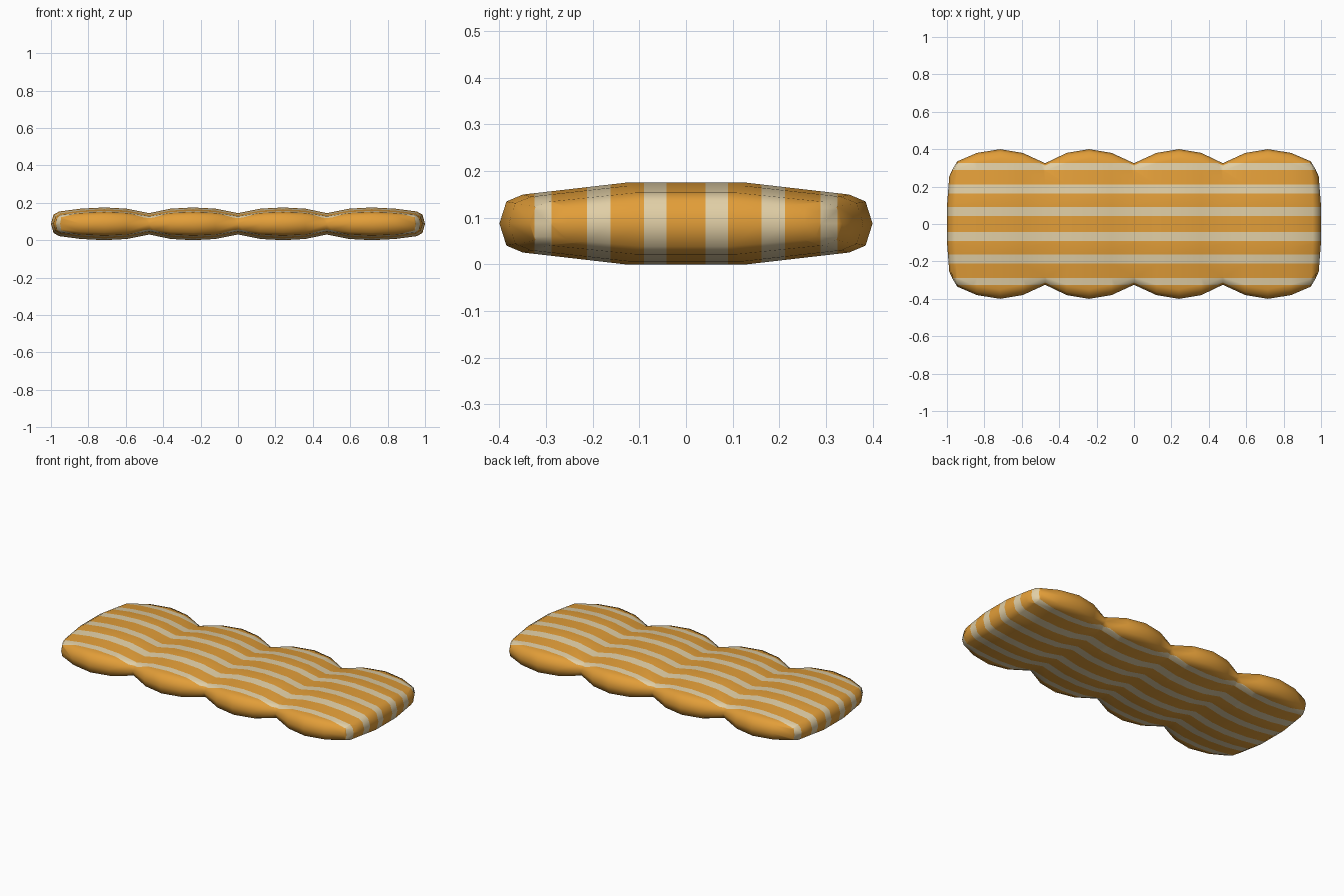
import bpy, bmesh

if "Cube" in bpy.data.objects:
    bpy.data.objects.remove(bpy.data.objects["Cube"])

ZC = 0.0875


def material(name, rgb):
    m = bpy.data.materials.new(name)
    m.diffuse_color = (*rgb, 1)
    m.use_nodes = True
    m.node_tree.nodes["Principled BSDF"].inputs["Base Color"].default_value = m.diffuse_color
    return m


orange = material("warm orange", (0.76, 0.34, 0.04))
cream = material("pale cream", (0.75, 0.62, 0.38))

# cross-section: column positions as fractions of half width / half height
COLS = [(-0.9625, 0.54), (-0.875, 0.71), (-0.325, 1), (0.325, 1), (0.875, 0.71), (0.9625, 0.54)]

# stations on the right half: x, half width, half height, bow of the end
half = [(0.12, 0.38, 0.081, 0), (0.24, 0.40, 0.0875, 0), (0.36, 0.38, 0.081, 0),
        (0.475, 0.325, 0.057, 0), (0.595, 0.38, 0.081, 0), (0.715, 0.40, 0.0875, 0),
        (0.84, 0.38, 0.081, 0), (0.945, 0.335, 0.066, 0.012), (0.972, 0.29, 0.049, 0.016)]
stations = [(-x, w, h, -b) for x, w, h, b in reversed(half)] + [(0, 0.325, 0.057, 0)] + half

bm = bmesh.new()


def ring(x, w, h, bow):
    def bx(f):
        return x + bow * (1 - f * f)
    top = [bm.verts.new((bx(f), f * w, ZC + g * h)) for f, g in COLS]
    bot = [bm.verts.new((bx(f), f * w, ZC - g * h)) for f, g in COLS]
    left = bm.verts.new((x, -w, ZC))
    right = bm.verts.new((x, w, ZC))
    return top, bot, left, right


def loop(r):
    top, bot, left, right = r
    return [left] + top + [right] + bot[::-1]


# quilted body skinned between the rings
rings = [ring(*s) for s in stations]
for a, b in zip(rings, rings[1:]):
    la, lb = loop(a), loop(b)
    n = len(la)
    for i in range(n):
        j = (i + 1) % n
        bm.faces.new((la[i], la[j], lb[j], lb[i]))

# rounded end caps with a ridge along the middle
for r, s in ((rings[0], -1), (rings[-1], 1)):
    top, bot, left, right = r
    w = 0.29
    inner = [bm.verts.new((s * (1.0 - 0.022 * max(0, abs(f) - 0.325)), f * w, ZC))
             for f, g in COLS[1:5]]
    mid = [left] + inner + [right]
    for row in (top, bot):
        for i in range(5):
            bm.faces.new((row[i], row[i + 1], mid[i + 1], mid[i]))
bmesh.ops.recalc_face_normals(bm, faces=bm.faces[:])

# stripes: cut the skin along y and colour the bands
bands = [(0.042, 0.09), (0.162, 0.212), (0.288, 0.325)]
bands += [(-b, -a) for a, b in bands]
for edge in [e for band in bands for e in band]:
    bmesh.ops.bisect_plane(bm, geom=bm.verts[:] + bm.edges[:] + bm.faces[:], dist=1e-5,
                           plane_co=(0, edge, 0), plane_no=(0, 1, 0))
for f in bm.faces:
    f.normal_update()
    y = f.calc_center_median().y
    on_side = abs(f.normal.y) > 0.75
    f.material_index = int(not on_side and any(a < y < b for a, b in bands))
    f.smooth = True

me = bpy.data.meshes.new("air_mattress")
bm.to_mesh(me)
bm.free()
me.materials.append(orange)
me.materials.append(cream)
ob = bpy.data.objects.new("air_mattress", me)
bpy.context.collection.objects.link(ob)
